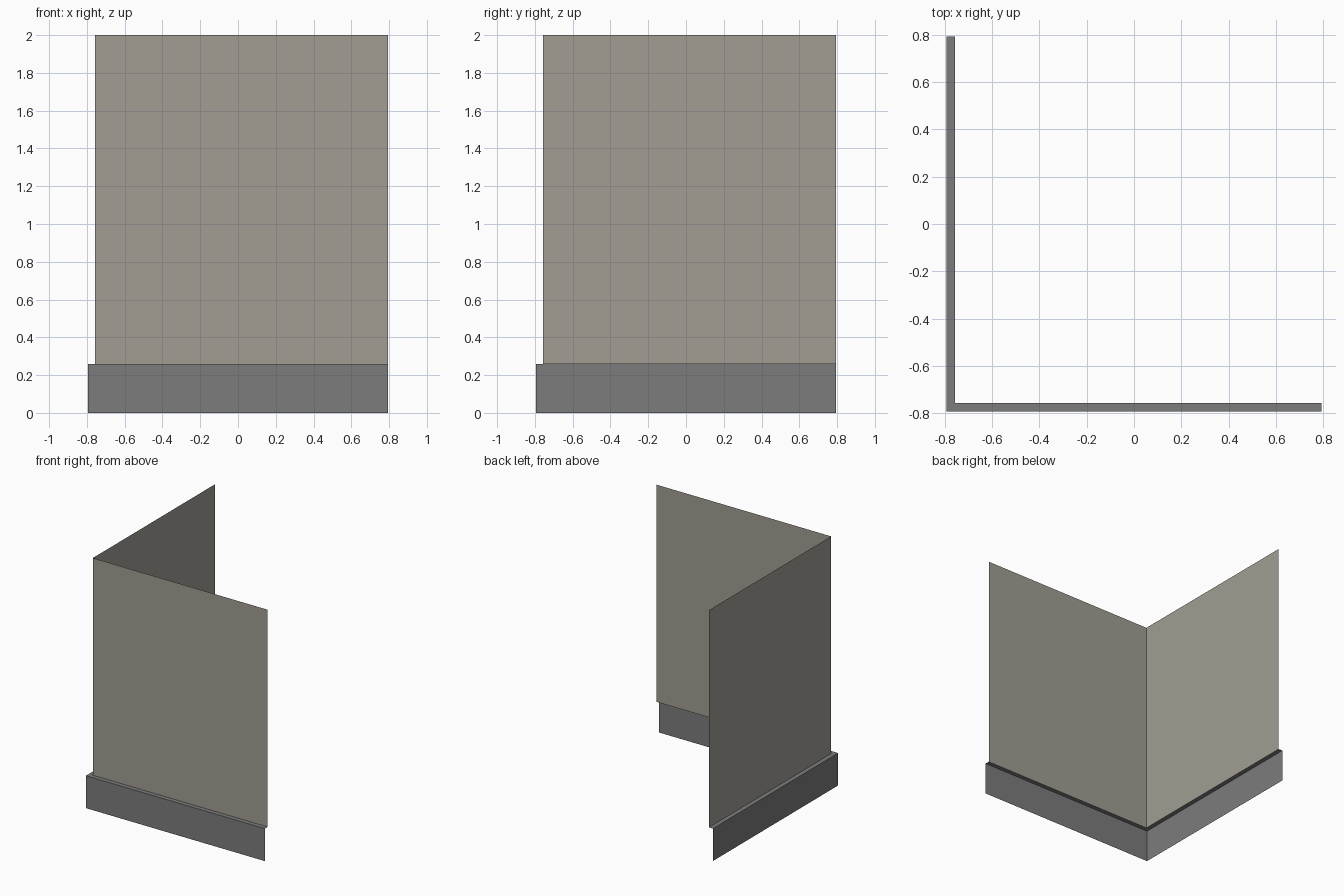
import bpy

cube = bpy.data.objects.get("Cube")
if cube:
    bpy.data.objects.remove(cube, do_unlink=True)

END = 0.793        # free ends of both wings
OUTER = -0.793     # baseboard plane
INNER = -0.757     # wall plane
LEDGE = 0.26       # top of the baseboard
TOP = 2.0


def make_material(name, rgb):
    mat = bpy.data.materials.new(name)
    mat.use_nodes = True
    mat.diffuse_color = (*rgb, 1)
    bsdf = next(n for n in mat.node_tree.nodes if n.type == 'BSDF_PRINCIPLED')
    bsdf.inputs["Base Color"].default_value = (*rgb, 1)
    bsdf.inputs["Roughness"].default_value = 0.9
    return mat


def corner_line(offset, z):
    """L-shaped line through both wings at one height."""
    return [(offset, END, z), (offset, offset, z), (END, offset, z)]


def corner_sheet(name, profile, mat):
    """Sweep an (offset, height) profile around the corner as thin sheets."""
    verts = [p for offset, z in profile for p in corner_line(offset, z)]
    faces = []
    for row in range(len(profile) - 1):
        for wing in range(2):
            a = row * 3 + wing
            faces.append((a, a + 1, a + 4, a + 3))
    mesh = bpy.data.meshes.new(name)
    mesh.from_pydata(verts, [], faces)
    mesh.materials.append(mat)
    obj = bpy.data.objects.new(name, mesh)
    bpy.context.collection.objects.link(obj)
    return obj


wall_paint = make_material("warm grey wall", (0.36, 0.34, 0.295))
base_paint = make_material("dark grey baseboard", (0.2, 0.2, 0.2))

# Two wall panels meeting at a corner
corner_sheet("wall_panels", [(INNER, LEDGE), (INNER, TOP)], wall_paint)

# Baseboard standing proud of the wall, with its narrow top ledge
corner_sheet("baseboard", [(OUTER, 0), (OUTER, LEDGE), (INNER, LEDGE)], base_paint)
